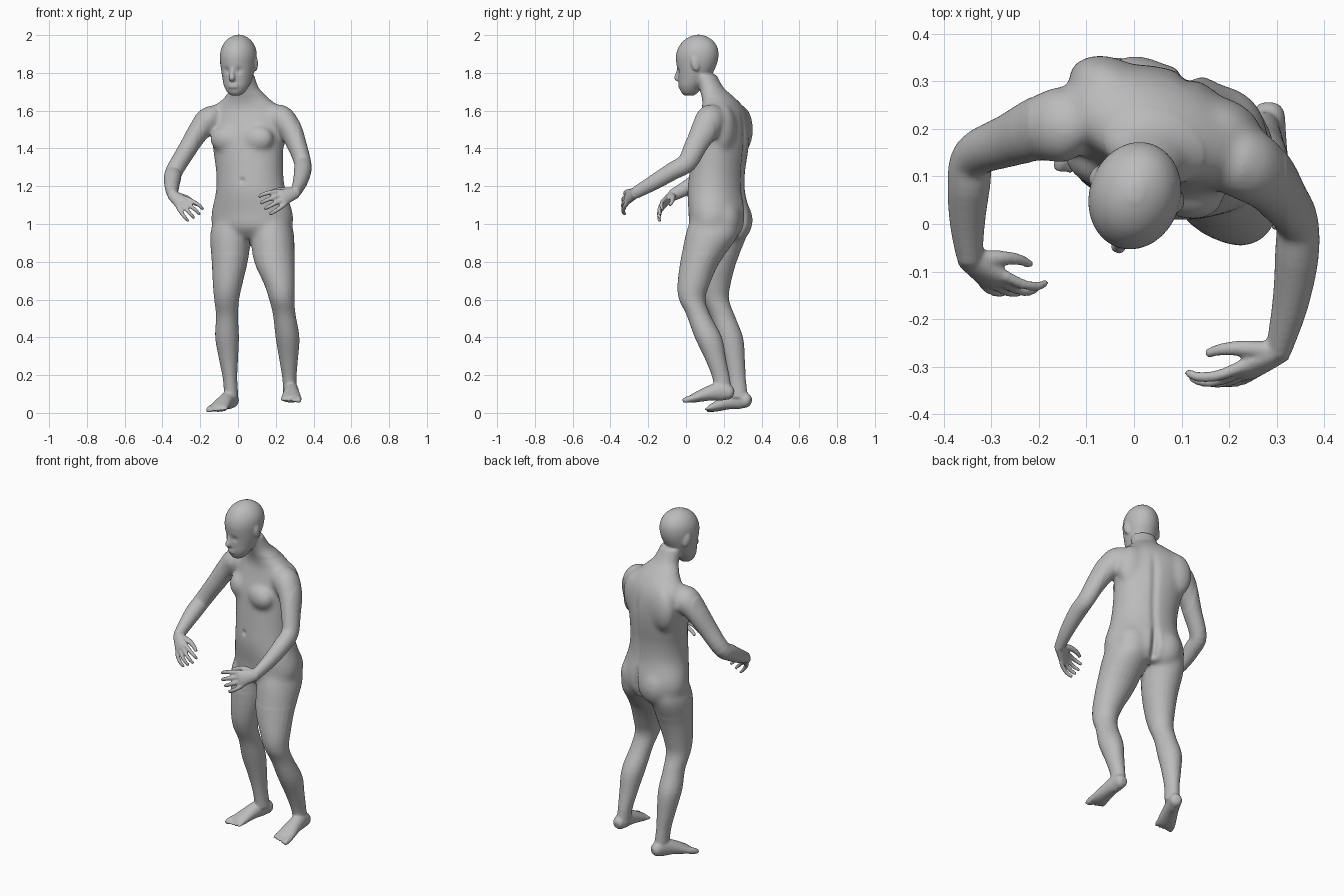
import bpy, bmesh, math
from mathutils import Vector, Matrix

cube = bpy.data.objects.get("Cube")
if cube:
    bpy.data.objects.remove(cube, do_unlink=True)

UP = Vector((0, 0, 1))
RIGHT = Vector((1, 0, 0))
TURN = math.radians(-20)                    # the trunk is turned to its right
ACROSS = Matrix.Rotation(TURN, 3, "Z") @ RIGHT
BACK = UP.cross(ACROSS)
bm = bmesh.new()


def spline(p, q, r, s, t):
    return 0.5 * (2 * q + (r - p) * t + (2 * p - 5 * q + 4 * r - s) * t * t
                  + (3 * q - p - 3 * r + s) * t ** 3)


def loft(stations, side=RIGHT, axis=None, sides=24, steps=4):
    """Closed tube through (x, y, z, half width, half depth) stations."""
    k = [Vector(s) for s in stations]
    k = [k[0]] + k + [k[-1]]
    rows = [spline(*k[i:i + 4], j / steps) for i in range(len(k) - 3) for j in range(steps)]
    rows.append(k[-1])
    mids = [Vector(r[:3]) for r in rows]
    rings = []
    for i, row in enumerate(rows):
        t = axis or (mids[min(i + 1, len(mids) - 1)] - mids[max(i - 1, 0)]).normalized()
        u = (side - t * side.dot(t)).normalized()
        v = t.cross(u)
        ring = []
        for n in range(sides):
            a = math.tau * n / sides
            ring.append(bm.verts.new(mids[i] + u * row[3] * math.cos(a) + v * row[4] * math.sin(a)))
        rings.append(ring)
    for lo, hi in zip(rings, rings[1:]):
        for n in range(sides):
            m = (n + 1) % sides
            bm.faces.new((lo[n], lo[m], hi[m], hi[n]))
    bm.faces.new(rings[0][::-1])
    bm.faces.new(rings[-1])


def ball(place, size, spin=0.0, tilt=0.0):
    m = (Matrix.Translation(place) @ Matrix.Rotation(spin, 4, "Z")
         @ Matrix.Rotation(tilt, 4, "X") @ Matrix.Diagonal((*size, 1)))
    bmesh.ops.create_uvsphere(bm, u_segments=20, v_segments=12, radius=1, matrix=m)


# Trunk and neck
loft([(.075, .18, .92, .15, .10), (.075, .175, .98, .215, .145), (.075, .175, 1.06, .222, .152),
      (.068, .16, 1.17, .19, .147), (.062, .165, 1.27, .182, .142), (.055, .18, 1.38, .19, .142),
      (.05, .19, 1.47, .198, .137), (.047, .2, 1.56, .205, .117), (.045, .195, 1.62, .18, .097),
      (.043, .17, 1.67, .12, .082), (.035, .135, 1.72, .077, .064), (.02, .1, 1.79, .066, .06)],
     ACROSS, UP, 40)
for s in (-1, 1):
    # Chest, shoulder blade and seat
    ball(Vector((.05, .185, 1.45)) + ACROSS * s * .088 - BACK * .09, (.09, .058, .072), TURN)
    ball(Vector((.048, .2, 1.5)) + ACROSS * s * .125 + BACK * .05, (.09, .062, .13), TURN)
    ball(Vector((.075, .18, 1.02)) + ACROSS * s * .09 + BACK * .058, (.1, .088, .115), TURN)

# Legs
loft([(.175, .14, 1.04, .09, .11), (.18, .14, .95, .117, .142), (.193, .075, .8, .107, .105),
      (.22, .04, .68, .081, .085), (.232, .033, .6, .067, .07), (.245, .065, .52, .06, .063),
      (.262, .118, .4, .063, .072), (.268, .158, .28, .049, .055), (.272, .187, .18, .037, .046),
      (.276, .197, .1, .037, .046)], RIGHT, UP)
loft([(-.03, .2, 1.04, .08, .11), (-.038, .195, .95, .11, .13), (-.044, .165, .8, .095, .103),
      (-.055, .152, .68, .078, .084), (-.06, .158, .6, .066, .07), (-.058, .195, .51, .058, .065),
      (-.058, .232, .4, .063, .07), (-.05, .256, .28, .05, .056), (-.042, .27, .18, .038, .047),
      (-.035, .282, .08, .038, .046)], RIGHT, UP)


def foot(heel, ball_of_foot, inner):
    """Foot from heel to ball, then five toes; inner is the big toe's side."""
    h, b = Vector(heel), Vector(ball_of_foot)
    ahead = (b - h).normalized()
    cross = ahead.cross(UP).normalized() * inner
    shape = [(0, 0, .018, .018), (.08, .006, .033, .036), (.3, .02, .037, .05),
             (.6, .017, .043, .04), (1, 0, .054, .024), (1.12, -.003, .048, .015)]
    loft([(*(h.lerp(b, f) + UP * lift), w, d) for f, lift, w, d in shape], cross)
    for i in range(5):
        r = .018 if i == 0 else .0125 - .001 * i
        start = b + cross * (.037 - .0215 * i)
        reach = .058 - .006 * i
        loft([(*start, r, r), (*(start + ahead * reach * .6 - UP * .004), r, r),
              (*(start + ahead * reach - UP * .009), r * .7, r * .6)], cross, None, 10)


foot((.283, .253, .102), (.282, .04, .078), -1)
foot((-.018, .343, .06), (-.102, .15, .029), 1)

# Arms
loft([(.12, .16, 1.55, .06, .06), (.215, .135, 1.56, .077, .08), (.275, .1, 1.5, .063, .075),
      (.314, .05, 1.41, .052, .06), (.341, .005, 1.325, .046, .052), (.342, -.07, 1.28, .046, .047),
      (.328, -.17, 1.22, .038, .041), (.303, -.268, 1.165, .027, .032)])
loft([(-.04, .215, 1.55, .06, .07), (-.14, .21, 1.555, .074, .083), (-.2, .2, 1.5, .06, .07),
      (-.265, .175, 1.4, .05, .056), (-.335, .143, 1.285, .046, .047), (-.347, .08, 1.24, .045, .046),
      (-.35, .0, 1.19, .037, .039), (-.345, -.075, 1.15, .027, .031)])


def hand(wrist, along, thumbward, size):
    """Palm, four curled fingers and a thumb in the hand's own directions."""
    a = Vector(along).normalized()
    c = Vector(thumbward)
    c = (c - a * c.dot(a)).normalized()
    palm = a.cross(c)
    palm = palm if palm.y > 0 else -palm

    def at(l, w, p, r, d):
        return (*(Vector(wrist) + (a * l + c * w + palm * p) * size), r * size, d * size)

    loft([at(-.01, 0, 0, .03, .026), at(.04, 0, 0, .039, .024),
          at(.08, 0, 0, .046, .02), at(.098, 0, 0, .042, .013)], c)
    for i in range(4):
        w = .036 - .024 * i
        longest = .195 - .008 * abs(i - 1) ** 1.5
        loft([at(.08, w, 0, .0135, .0135), at(longest - .06, w * 1.3, .004, .0125, .0125),
              at(longest - .02, w * 1.5, .022, .0115, .0115), at(longest, w * 1.5, .046, .009, .009)],
             c, None, 10)
    loft([at(.01, .015, .005, .02, .02), at(.055, .045, .03, .017, .017),
          at(.095, .055, .048, .0135, .0135), at(.13, .055, .056, .01, .01)], c, None, 10)


hand((.303, -.268, 1.165), (-.17, -.1, -.06), (0, .4, 1), 1)
hand((-.345, -.075, 1.15), (.125, -.1, -.095), (0, .5, .8), .92)

# Head, turned a little to its right
LOOK = math.radians(-18)
turn = Matrix.Rotation(LOOK, 3, "Z")


def on_head(x, y, z):
    return Vector((.002, .06, 0)) + turn @ Vector((x, y, z))


def skull(z, front, back, half):
    return (*on_head(0, (front + back) / 2, z), half, (back - front) / 2)


loft([skull(1.68, -.07, -.02, .022), skull(1.695, -.086, 0, .044), skull(1.73, -.098, .03, .066),
      skull(1.77, -.102, .065, .078), skull(1.81, -.106, .088, .087), skull(1.85, -.113, .106, .093),
      skull(1.89, -.115, .114, .096), skull(1.93, -.104, .11, .09), skull(1.965, -.08, .09, .071),
      skull(1.988, -.048, .06, .045), skull(2.002, -.012, .026, .014)], turn @ RIGHT, UP, 32)
loft([(*on_head(0, -.1, 1.83), .011, .01), (*on_head(0, -.109, 1.795), .012, .012),
      (*on_head(0, -.114, 1.772), .018, .014), (*on_head(0, -.1, 1.76), .014, .008)],
     turn @ RIGHT, None, 12)
for z in (1.738, 1.725):
    ball(on_head(0, -.093, z), (.028, .012, .007), LOOK)
for s in (-1, 1):
    ball(on_head(s * .091, .018, 1.848), (.012, .022, .04), LOOK + s * .35, .2)

# Join everything into one skin
mesh = bpy.data.meshes.new("body")
bm.to_mesh(mesh)
bm.free()
body = bpy.data.objects.new("body", mesh)
bpy.context.collection.objects.link(body)
remesh = body.modifiers.new("skin", "REMESH")
remesh.mode = "VOXEL"
remesh.voxel_size = .0056
skin = bpy.data.meshes.new_from_object(body.evaluated_get(bpy.context.evaluated_depsgraph_get()))
body.modifiers.clear()
body.data = skin
bpy.data.meshes.remove(mesh)
skin.name = "body"

sculpt = bmesh.new()
sculpt.from_mesh(skin)


def soften(verts, times):
    for _ in range(times):
        bmesh.ops.smooth_vert(sculpt, verts=verts, factor=.5,
                              use_axis_x=True, use_axis_y=True, use_axis_z=True)


# Soften the joins, most of all where the limbs meet the trunk
soften(sculpt.verts[:], 4)
soften([v for v in sculpt.verts if .84 < v.co.z < 1.68 and abs(v.co.x - .05) < .27
        and v.co.y > -.03], 45)

# Press in eye sockets, navel, spine and seat
dents = [(on_head(s * .036, -.1, 1.812), turn @ Vector((0, .008, 0)), .017) for s in (-1, 1)]
dents.append((Vector((.07, .16, 1.23)) - BACK * .14, BACK * .01, .014))
for v in sculpt.verts:
    for place, push, radius in dents:
        v.co += push * math.exp(-((v.co - place).length / radius) ** 2)
    offset = v.co - Vector((.065, .18, 0))
    if .9 < v.co.z < 1.6 and offset.dot(BACK) > .05:
        depth = .009 + .022 * max(0, min(1, (1.12 - v.co.z) * 9))
        fade = min(1, (1.6 - v.co.z) * 8, (v.co.z - .9) * 20)
        v.co -= BACK * depth * fade * math.exp(-(offset.dot(ACROSS) / .02) ** 2)
sculpt.to_mesh(skin)
sculpt.free()
skin.shade_smooth()

# Colour
grey = bpy.data.materials.new("plain grey")
grey.use_nodes = True
grey.diffuse_color = (.5, .5, .5, 1)
grey.node_tree.nodes["Principled BSDF"].inputs["Base Color"].default_value = (.5, .5, .5, 1)
skin.materials.clear()
skin.materials.append(grey)
